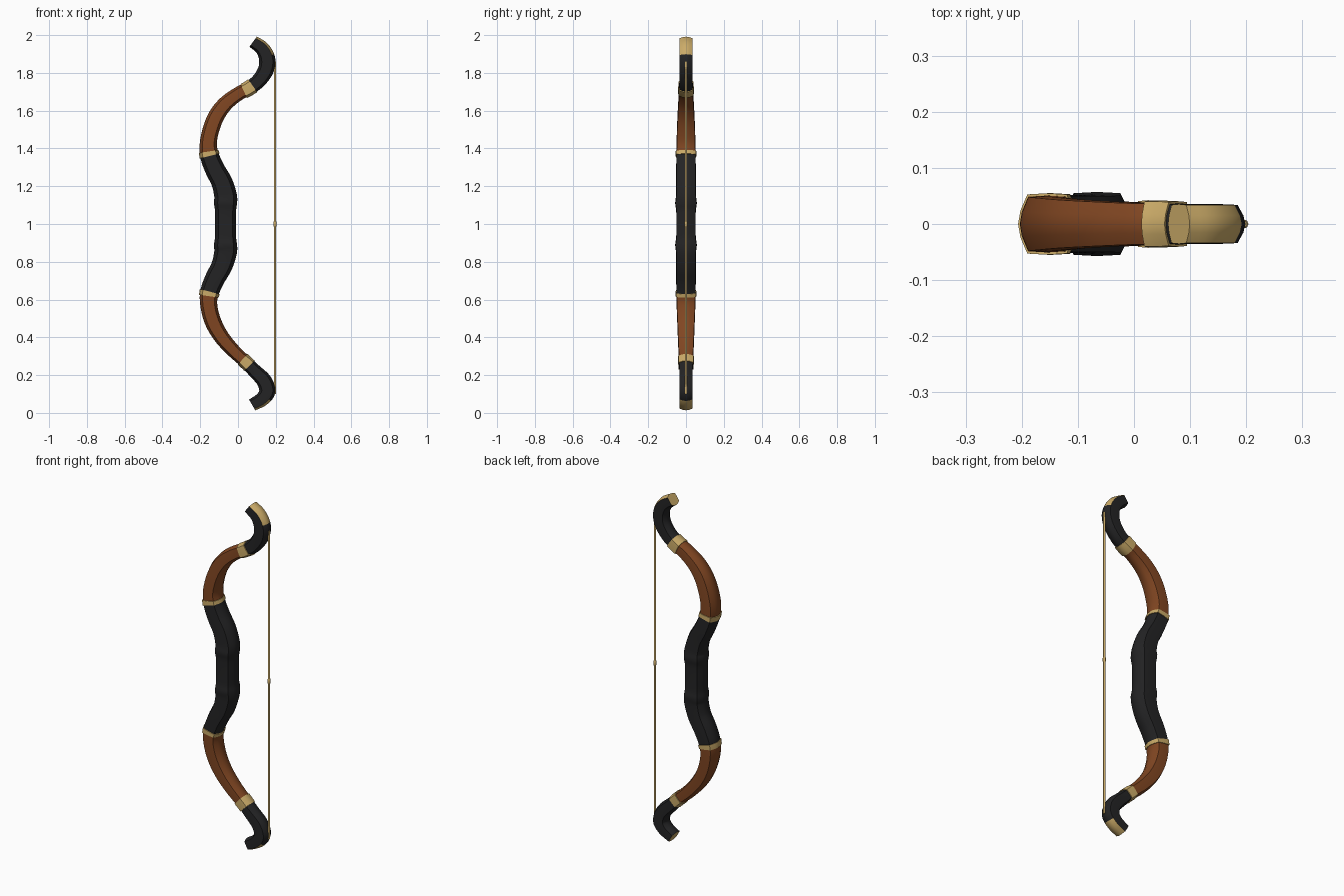
import bpy, bmesh, math
from mathutils import Vector

if "Cube" in bpy.data.objects:
    bpy.data.objects.remove(bpy.data.objects["Cube"])


def mat(name, col):
    m = bpy.data.materials.new(name)
    m.diffuse_color = (*col, 1)
    m.use_nodes = True
    m.node_tree.nodes["Principled BSDF"].inputs["Base Color"].default_value = m.diffuse_color
    return m


WOOD = mat("red brown wood", (0.22, 0.062, 0.016))
BLACK = mat("black leather", (0.017, 0.017, 0.018))
GOLD = mat("pale gold", (0.60, 0.41, 0.14))

# bow centre line from lower tip to upper tip: x, z, half depth, half width
PATH = [Vector(p) for p in [
    (0.075, 0.042, .033, .034), (0.128, 0.073, .038, .034), (0.155, 0.115, .043, .034),
    (0.138, 0.170, .041, .034), (0.088, 0.222, .037, .034), (0.043, 0.267, .034, .036),
    (-0.03, 0.335, .037, .039), (-0.093, 0.41, .041, .042), (-0.135, 0.49, .044, .045),
    (-0.155, 0.575, .045, .048), (-0.150, 0.64, .050, .049), (-0.122, 0.71, .053, .050),
    (-0.085, 0.78, .056, .050), (-0.066, 0.85, .060, .051), (-0.066, 0.89, .061, .055),
    (-0.066, 0.93, .056, .050), (-0.066, 1.00, .056, .049), (-0.066, 1.07, .056, .050),
    (-0.066, 1.11, .061, .055), (-0.066, 1.15, .060, .051), (-0.085, 1.22, .056, .050),
    (-0.122, 1.29, .053, .050), (-0.150, 1.36, .050, .049), (-0.157, 1.43, .045, .048),
    (-0.140, 1.51, .044, .046), (-0.110, 1.58, .043, .043), (-0.063, 1.64, .040, .040),
    (0.000, 1.688, .037, .037), (0.055, 1.717, .037, .036), (0.108, 1.757, .039, .034),
    (0.147, 1.815, .042, .034), (0.154, 1.875, .043, .034), (0.128, 1.930, .038, .034),
    (0.080, 1.965, .033, .034)]]
# ridged cross-section: (depth, width) fractions; first four edges face the string
SECTION = [(.68, -1), (.92, -.45), (1, 0), (.92, .45), (.68, 1), (0, 1.04),
           (-.68, 1), (-.92, .45), (-1, 0), (-.92, -.45), (-.68, -1), (0, -1.04)]
LAST = len(PATH) - 1


def point(t):
    i = min(int(t), LAST - 1)
    u = t - i
    b, c = PATH[i], PATH[i + 1]
    a = PATH[i - 1] if i else 2 * b - c
    d = PATH[i + 2] if i + 2 <= LAST else 2 * c - b
    return 0.5 * (2 * b + (c - a) * u + (2 * a - 5 * b + 4 * c - d) * u * u
                  + (3 * b - a - 3 * c + d) * u ** 3)


def t_at(z):
    lo, hi = 0.0, float(LAST)
    for _ in range(40):
        mid = (lo + hi) / 2
        if point(mid)[1] < z:
            lo = mid
        else:
            hi = mid
    return lo


def finish(bm, name, mats, angle=40):
    bmesh.ops.recalc_face_normals(bm, faces=bm.faces)
    me = bpy.data.meshes.new(name)
    bm.to_mesh(me)
    bm.free()
    for m in mats:
        me.materials.append(m)
    ob = bpy.data.objects.new(name, me)
    bpy.context.collection.objects.link(ob)
    bpy.context.view_layer.objects.active = ob
    ob.select_set(True)
    bpy.ops.object.shade_smooth_by_angle(angle=math.radians(angle))
    ob.select_set(False)
    return ob


def sweep(name, z0, z1, mats, grow=0.0, gold_rule=None):
    """Sweep the section along the centre line between two heights."""
    t0, t1 = t_at(z0), t_at(z1)
    n = max(2, round((t1 - t0) * 5))
    bm = bmesh.new()
    rings, heights = [], []
    for k in range(n + 1):
        t = t0 + (t1 - t0) * k / n
        x, z, d, w = point(t)
        g = point(min(t + .02, LAST)) - point(max(t - .02, 0))
        tan = Vector((g[0], 0, g[1])).normalized()
        out = Vector((tan.z, 0, -tan.x))
        rings.append([bm.verts.new(Vector((x, 0, z)) + out * (a * (d + grow))
                                   + Vector((0, b * (w + grow), 0))) for a, b in SECTION])
        heights.append(z)
    m = len(SECTION)
    for k in range(n):
        for j in range(m):
            f = bm.faces.new((rings[k][j], rings[k][(j + 1) % m],
                              rings[k + 1][(j + 1) % m], rings[k + 1][j]))
            if gold_rule and j < 4 and gold_rule((heights[k] + heights[k + 1]) / 2):
                f.material_index = 1
    for ring, z in ((rings[0], heights[0]), (rings[-1], heights[-1])):
        cap = bm.faces.new(ring)
        if gold_rule and gold_rule(z):
            cap.material_index = 1
    return finish(bm, name, mats)


# grip, wooden limbs and curled tips
sweep("grip", 0.63, 1.37, [BLACK])
sweep("lower_limb", 0.267, 0.63, [WOOD])
sweep("upper_limb", 1.37, 1.717, [WOOD])
sweep("lower_tip", 0.042, 0.267, [BLACK, GOLD], gold_rule=lambda z: z < 0.092)
sweep("upper_tip", 1.717, 1.965, [BLACK, GOLD], gold_rule=lambda z: z > 1.882)

# gold bands at the joints
for name, a, b in (("lower_tip_band", .249, .284), ("lower_grip_band", .618, .642),
                   ("upper_grip_band", 1.36, 1.384), ("upper_tip_band", 1.704, 1.732)):
    sweep(name, a, b, [GOLD], grow=.004)

# bowstring with a small nocking knot
bm = bmesh.new()
prev = None
for z, r in ((.10, .006), (.985, .006), (.99, .008), (1.01, .008), (1.015, .006), (1.86, .006)):
    ring = [bm.verts.new((.196 + r * math.cos(i * math.pi / 4), r * math.sin(i * math.pi / 4), z))
            for i in range(8)]
    if prev:
        for i in range(8):
            bm.faces.new((prev[i], prev[(i + 1) % 8], ring[(i + 1) % 8], ring[i]))
    else:
        bm.faces.new(ring)
    prev = ring
bm.faces.new(prev)
finish(bm, "bowstring", [GOLD], 50)
